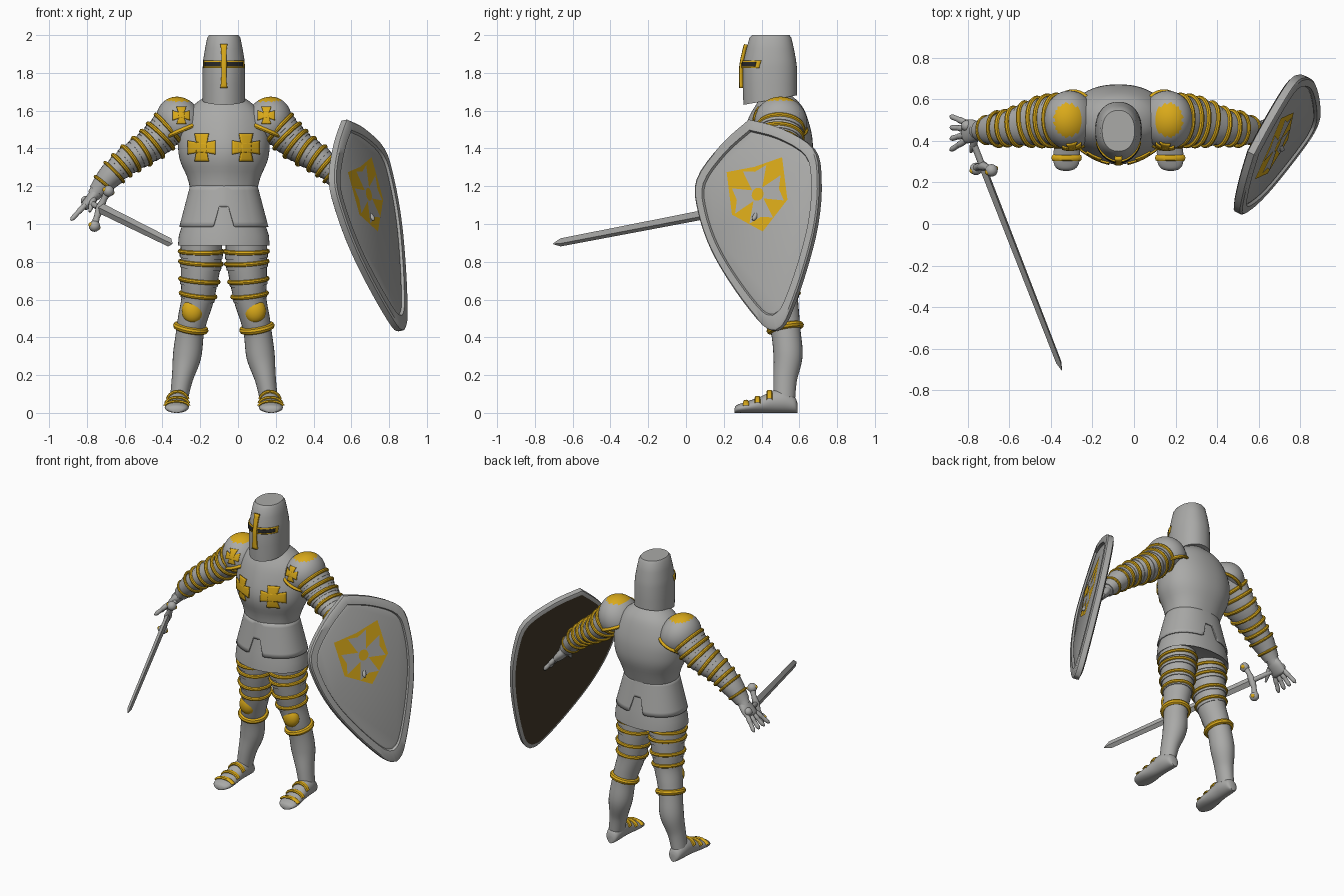
import bpy, bmesh
from math import sin, cos, pi, radians, copysign
from mathutils import Vector, Matrix
from mathutils.bvhtree import BVHTree

old = bpy.data.objects.get("Cube")
if old:
    bpy.data.objects.remove(old)
CX = -0.075          # body centre line
made = []


def material(name, rgb, metal=0.0):
    m = bpy.data.materials.new(name)
    m.use_nodes = True
    m.diffuse_color = (*rgb, 1)
    m.node_tree.nodes["Principled BSDF"].inputs["Base Color"].default_value = (*rgb, 1)
    return m


STEEL = material("steel grey", (0.40, 0.40, 0.39))
GOLD = material("gold", (0.70, 0.40, 0.01))
DARK = material("slit black", (0.02, 0.02, 0.02))
BROWN = material("dark brown", (0.06, 0.045, 0.025))


def build(name, verts, faces, *mats):
    me = bpy.data.meshes.new(name)
    me.from_pydata([tuple(v) for v in verts], [], faces)
    bm = bmesh.new()
    bm.from_mesh(me)
    bmesh.ops.recalc_face_normals(bm, faces=bm.faces)
    bm.to_mesh(me)
    bm.free()
    ob = bpy.data.objects.new(name, me)
    bpy.context.collection.objects.link(ob)
    for m in mats:
        me.materials.append(m)
    made.append(ob)
    return ob


def grid(name, rows, mat, wrap=True, torus=False, caps=True):
    """Skin over rows of points; wrap closes each row, torus closes the stack."""
    n, m = len(rows[0]), len(rows)
    faces = []
    for i in range(m if torus else m - 1):
        for j in range(n if wrap else n - 1):
            a, b, k = i * n, (i + 1) % m * n, (j + 1) % n
            faces.append((a + j, a + k, b + k, b + j))
    if caps and wrap and not torus:
        faces += [tuple(range(n)), tuple(range((m - 1) * n, m * n))]
    return build(name, [p for r in rows for p in r], faces, mat)


def spline(path, u):
    """Catmull-Rom point of a list of tuples at index position u."""
    i = min(int(u), len(path) - 2)
    t = u - i
    p = [path[max(0, min(len(path) - 1, i + k))] for k in (-1, 0, 1, 2)]
    return [b + 0.5 * t * (c - a + t * (2 * a - 5 * b + 4 * c - d + t * (3 * (b - c) + d - a)))
            for a, b, c, d in zip(*p)]


def section(path, u, side, grow=1.0, n=28):
    """Ring across a limb path of (offset, y, z, depth radius, width radius)."""
    pos = lambda q: Vector((CX + side * q[0], q[1], q[2]))
    q, e = spline(path, u), len(path) - 1
    c = pos(q)
    t = (pos(spline(path, min(e, u + 0.05))) - pos(spline(path, max(0, u - 0.05)))).normalized()
    yv = (Vector((0, 1, 0)) - t * t.y).normalized()
    xv = yv.cross(t)
    ring = [c + (yv * cos(a) * q[3] + xv * sin(a) * q[4]) * grow
            for a in (2 * pi * k / n for k in range(n))]
    return ring, c, t


def tube(name, path, mat, side=1, steps=6, n=28, grow=1.0, lo=0, hi=None):
    hi = len(path) - 1 if hi is None else hi
    count = max(2, int((hi - lo) * steps))
    return grid(name, [section(path, lo + (hi - lo) * k / count, side, grow, n)[0]
                       for k in range(count + 1)], mat)


def trim(name, ring, c, axis, r=0.011, mat=GOLD):
    rows = [[p + (p - c).normalized() * r * cos(a) + axis * r * sin(a) for p in ring]
            for a in (2 * pi * k / 8 for k in range(8))]
    return grid(name, rows, mat, torus=True)


def ball(name, c, radii, mat):
    rows = [[Vector(c) + Vector((radii[0] * cos(e) * cos(a), radii[1] * cos(e) * sin(a), radii[2] * sin(e)))
             for a in (2 * pi * k / 24 for k in range(24))]
            for e in (radians(-89 + 178 * i / 12) for i in range(13))]
    return grid(name, rows, mat)


def oval(z, hw, yf, yb, prow=0.0, n=64):
    """Horizontal body ring with a creased front."""
    out = []
    for k in range(n):
        c, s = cos(2 * pi * k / n), sin(2 * pi * k / n)
        x, y = (copysign(abs(v) ** 0.9, v) for v in (c, s))
        push = prow * max(0, 1 - abs(c) / 0.6) if s < 0 else 0
        out.append(Vector((CX + hw * x, (yf + yb) / 2 + (yb - yf) / 2 * y - push, z)))
    return out


def decal(name, target, mat, fn, lift=0.004, nu=12, nv=6, thick=0.008):
    """Thin plate projected from the front onto a target."""
    tree = BVHTree.FromPolygons([v.co for v in target.data.vertices],
                                [tuple(p.vertices) for p in target.data.polygons])
    rows, y = [], 0.4
    for i in range(nu + 1):
        row = []
        for j in range(nv + 1):
            x, z = fn(2 * i / nu - 1, 2 * j / nv - 1)
            hit = tree.ray_cast(Vector((x, -2, z)), Vector((0, 1, 0)))[0]
            y = hit.y if hit else y
            row.append(Vector((x, y - lift, z)))
        rows.append(row)
    ob = grid(name, rows, mat, wrap=False)
    sol = ob.modifiers.new("thickness", "SOLIDIFY")
    sol.thickness, sol.offset = thick, 0


def cross(name, target, x, z, size, w0, w1):
    half = lambda s: w0 + (w1 - w0) * abs(s) ** 1.5
    decal(name + "_bar", target, GOLD, lambda s, t: (x + s * size, z + t * half(s)))
    decal(name + "_post", target, GOLD, lambda s, t: (x + t * half(s), z + s * size))


# Breastplate and backplate
chest = [(1.68, .09, .40, .56, 0), (1.63, .16, .375, .61, .005), (1.57, .205, .345, .64, .01),
         (1.48, .238, .32, .665, .018), (1.40, .242, .305, .672, .02), (1.33, .23, .31, .665, .02),
         (1.25, .195, .33, .64, .015), (1.17, .174, .34, .615, .01)]
torso = grid("breastplate", [oval(*spline(chest, k / 3)) for k in range(22)], STEEL)
for side, tag in ((-1, "right"), (1, "left")):
    cross(tag + "_chest_cross", torso, CX + side * .117, 1.405, .073, .026, .037)

# Waist plate with a notch front and back, and the skirt under it
rows = []
for k in range(9):
    row = []
    for j in range(128):
        c = abs(cos(2 * pi * j / 128))
        bottom = .985 + .105 * min(1, max(0, (.2 - c) / .1))
        z = 1.205 + (bottom - 1.205) * k / 8
        f = (1.205 - z) / .22
        row.append(oval(z, .178 + .058 * f, .335 - .035 * f, .618 + .04 * f, .01, 128)[j])
    rows.append(row)
fauld = grid("waist_plate", rows, STEEL, caps=False)
fauld.modifiers.new("thickness", "SOLIDIFY").thickness = .008
skirt = [(1.12, .185, .335, .625, .008), (1.0, .218, .315, .645, .008),
         (.94, .238, .305, .655, .008), (.885, .243, .30, .66, .008), (.90, .22, .32, .64, .008)]
grid("skirt", [oval(*s) for s in skirt], STEEL)

# Helmet, tilted at its lower edge
helm = [(1.63, .113, .312, .588, .008), (1.74, .113, .308, .588, .008), (1.83, .112, .308, .587, .008),
        (1.87, .109, .313, .582, .007), (1.93, .099, .325, .571, .005), (1.985, .088, .338, .558, .002),
        (2.0, .078, .35, .547, 0)]
rows = [oval(*h) for h in helm]
for p in rows[0]:
    p.z += .05 * (p.y - .30) / .28
helmet = grid("helmet", rows, STEEL)
decal("visor_frame", helmet, GOLD, lambda s, t: (CX + s * .105, 1.845 + t * .02), nu=32)
for side, tag in ((-1, "right"), (1, "left")):
    decal(tag + "_eye_slit", helmet, DARK, lambda s, t: (CX + side * (.058 + s * .041), 1.845 + t * .012), .007)
decal("visor_bar", helmet, GOLD,
      lambda s, t: (CX + t * (.012 + .006 * s ** 4), 1.835 + s * .115), .010, 16, 4, .018)

ARM = [(.20, .50, 1.58, .11, .10), (.29, .50, 1.51, .118, .095), (.385, .49, 1.42, .112, .085),
       (.51, .465, 1.335, .085, .072), (.60, .455, 1.255, .068, .058), (.665, .45, 1.18, .045, .042),
       (.69, .45, 1.15, .04, .036)]
LEG = [(.12, .47, .95, .125, .112), (.12, .48, .82, .118, .108), (.13, .49, .70, .108, .098),
       (.14, .50, .60, .094, .086), (.165, .515, .50, .086, .078), (.18, .53, .42, .078, .074),
       (.195, .54, .30, .077, .075), (.22, .525, .18, .063, .056), (.237, .52, .08, .058, .048)]
FOOT = [(.59, .02, .05), (.575, .04, .085), (.52, .052, .12), (.46, .054, .118), (.40, .058, .088),
        (.34, .064, .066), (.29, .06, .05), (.265, .042, .038), (.256, .015, .022)]

for side, tag in ((-1, "right_"), (1, "left_")):
    # Arm with raised lames and gold bands
    tube(tag + "arm", ARM, STEEL, side)
    for i, u in enumerate((1.05, 1.5, 1.95, 2.4, 2.85, 3.3)):
        ring, c, t = section(ARM, u, side, 1.03)
        trim(f"{tag}arm_band_{i}", ring, c, t, .012)
        tube(f"{tag}arm_lame_{i}", ARM, STEEL, side, 8, grow=1.04, lo=u, hi=u + .22)

    # Gauntlet cuff, palm, fingers
    tube(tag + "cuff", ARM, STEEL, side, grow=1.14, lo=3.75, hi=5.2)
    for i, u in enumerate((3.75, 4.5)):
        ring, c, t = section(ARM, u, side, 1.14)
        trim(f"{tag}cuff_trim_{i}", ring, c, t, .009)
    reach = 1.0 if side < 0 else .8
    tube(tag + "palm", [(.675, .45, 1.17, .038, .03), (.70, .448, 1.135, .055, .03),
                        (.735, .445, 1.095, .056, .024), (.745, .445, 1.085, .04, .012)], STEEL, side)
    for i in range(4):
        k = (i - 1.5) * .029
        a, b = Vector((.735, .445 + k, 1.10)), Vector((.735 + .075 * reach, .437 + 1.9 * k, 1.02))
        pts = [(*a.lerp(b, f), r, r) for f, r in ((0, .014), (.35, .016), (.5, .013), (.85, .013), (1, .004))]
        tube(f"{tag}finger_{i}", pts, STEEL, side, 3, 10)
    tube(tag + "thumb", [(.69, .41, 1.13, .017, .017), (.70, .375, 1.10, .016, .016),
                         (.71, .345, 1.065, .006, .006)], STEEL, side, 4, 10)

    # Shoulder plate: tilted dome, gold on top, gold rim and cross
    tilt, c = Matrix.Rotation(side * .4, 3, "Y"), Vector((CX + side * .235, .50, 1.535))
    rows = [[c + tilt @ Vector((.122 * cos(e) * cos(a), .142 * cos(e) * sin(a), .142 * sin(e)))
             for a in (2 * pi * k / 40 for k in range(40))]
            for e in (radians(-16 + 105 * i / 16) for i in range(17))]
    dome = grid(tag + "shoulder_plate", rows, STEEL)
    dome.data.materials.append(GOLD)
    for p in dome.data.polygons:
        p.material_index = int(p.normal.z > .82)
    trim(tag + "shoulder_rim", rows[0], c, tilt @ Vector((0, 0, 1)), .012)
    cross(tag + "shoulder_cross", dome, CX + side * .225, 1.575, .045, .014, .026)

    # Leg, thigh bands, knee cap, garter
    tube(tag + "leg", LEG, STEEL, side)
    for i, u in enumerate((.75, 1.2, 1.98, 2.75, 4.65)):
        ring, c, t = section(LEG, u, side, 1.03)
        trim(f"{tag}leg_band_{i}", ring, c, t, .018 if i == 4 else .012)
        if i < 4:
            tube(f"{tag}thigh_lame_{i}", LEG, STEEL, side, 8, grow=1.05, lo=u, hi=u + .25)
    ball(tag + "knee_cap", (CX + side * .165, .452, .54), (.058, .045, .066), GOLD)

    # Foot with three gold straps
    def sole(u, grow=1.0):
        y, w, h = spline(FOOT, u)
        x = CX + side * (.24 + .012 * (.55 - y) / .3)
        return [Vector((x + grow * w * cos(a), y, max(0, h * (.5 + .5 * grow * sin(a)))))
                for a in (2 * pi * k / 24 for k in range(24))]
    grid(tag + "foot", [sole(k / 4) for k in range(33)], STEEL)
    for i, u in enumerate((3.3, 4.35, 5.4)):
        top = sole(u, 1.03)[1:12]
        mid = Vector((top[5].x, top[5].y, .02))
        rows = [[p + (p - mid).normalized() * .01 * cos(a) + Vector((0, .016 * sin(a), 0)) for p in top]
                for a in (2 * pi * k / 8 for k in range(8))]
        grid(f"{tag}foot_strap_{i}", rows, GOLD, wrap=False, torus=True)

# Sword: diamond blade, guard with gold studs, grip and pommel
G, TIP = Vector((-.73, .28, 1.085)), Vector((-.347, -.704, .895))
d = (TIP - G).normalized()
g = Vector((-.37, .03, -.93))
g = (g - d * g.dot(d)).normalized()
h = d.cross(g)
rod = lambda c, a, b, n: [c + g * a * cos(2 * pi * k / n) + h * b * sin(2 * pi * k / n) for k in range(n)]
grid("sword_blade", [rod(G.lerp(TIP, f), a, b, 4) for f, a, b in
                     ((0, .028, .018), (.96, .023, .014), (1, .002, .002))], STEEL)
grid("sword_grip", [rod(G - d * f, .016, .016, 12) for f in (0, .2)], STEEL)
ball("sword_pommel", G - d * .21, (.027, .027, .027), STEEL)
grid("sword_guard", [[G + g * s + d * (r * cos(a) + 1.8 * s * s) + h * r * sin(a)
                      for a in (2 * pi * k / 12 for k in range(12))]
                     for s, r in ((-.1, .022), (-.05, .016), (0, .024), (.05, .016), (.1, .022))], STEEL)
for i, s in enumerate((-.1, .1)):
    c = G + g * s + d * .02
    ball(f"guard_end_{i}", c, (.03, .03, .03), STEEL)
    for j in (-1, 1):
        ball(f"guard_stud_{i}_{j}", c + h * j * .021, (.014, .014, .014), GOLD)

# Shield, laid out in its own plane
U, V, N, TOP = Vector((.38, .89, .24)), Vector((.26, .12, -.957)), Vector((.88, -.426, .186)), Vector((.563, .34, 1.55))
at = lambda u, v, w: TOP + U * u + V * v + N * w
HALF = [(0, 0), (.18, .095), (.345, .245), (.36, .42), (.31, .65), (.2, .9), (.07, 1.12), (0, 1.165)]
right = [spline(HALF, k / 4) for k in range(29)]
outline = right + [(-u, v) for u, v in right[-2:0:-1]]
rim = lambda s, w: [at(u * s, .5 + (v - .5) * s, w) for u, v in outline]
grid("shield", [rim(s, w) for s, w in ((.96, -.024), (1, -.018), (1, .016), (.98, .024),
                                       (.88, .026), (.865, .012), (.84, .016))], STEEL)
n = len(outline)
build("shield_back", rim(.95, -.027), [tuple(range(n))], BROWN)

# Shield emblem: gold field, steel cross, gold boss
field = [(-.165, .25), (0, .262), (.165, .25), (.165, .485), (0, .62), (-.165, .485)]
build("emblem_field", [at(u, v, .019) for u, v in field], [tuple(range(6))], GOLD)
arm = [(0, 0), (-.03, .03), (-.07, .145), (0, .125), (.07, .145), (.03, .03)]
for i in range(4):
    turn = Matrix.Rotation(i * pi / 2, 2)
    pts = [turn @ Vector(p) for p in arm]
    build(f"emblem_arm_{i}", [at(p.x, .415 + p.y, .022) for p in pts], [tuple(range(6))], STEEL)
build("emblem_boss", [at(.035 * cos(2 * pi * k / 20), .415 + .035 * sin(2 * pi * k / 20), .025)
                      for k in range(20)], [tuple(range(20))], GOLD)

# Smooth shading with sharp edges kept
bpy.ops.object.select_all(action="DESELECT")
for ob in made:
    ob.select_set(True)
bpy.context.view_layer.objects.active = made[0]
bpy.ops.object.shade_smooth_by_angle(angle=radians(40))
